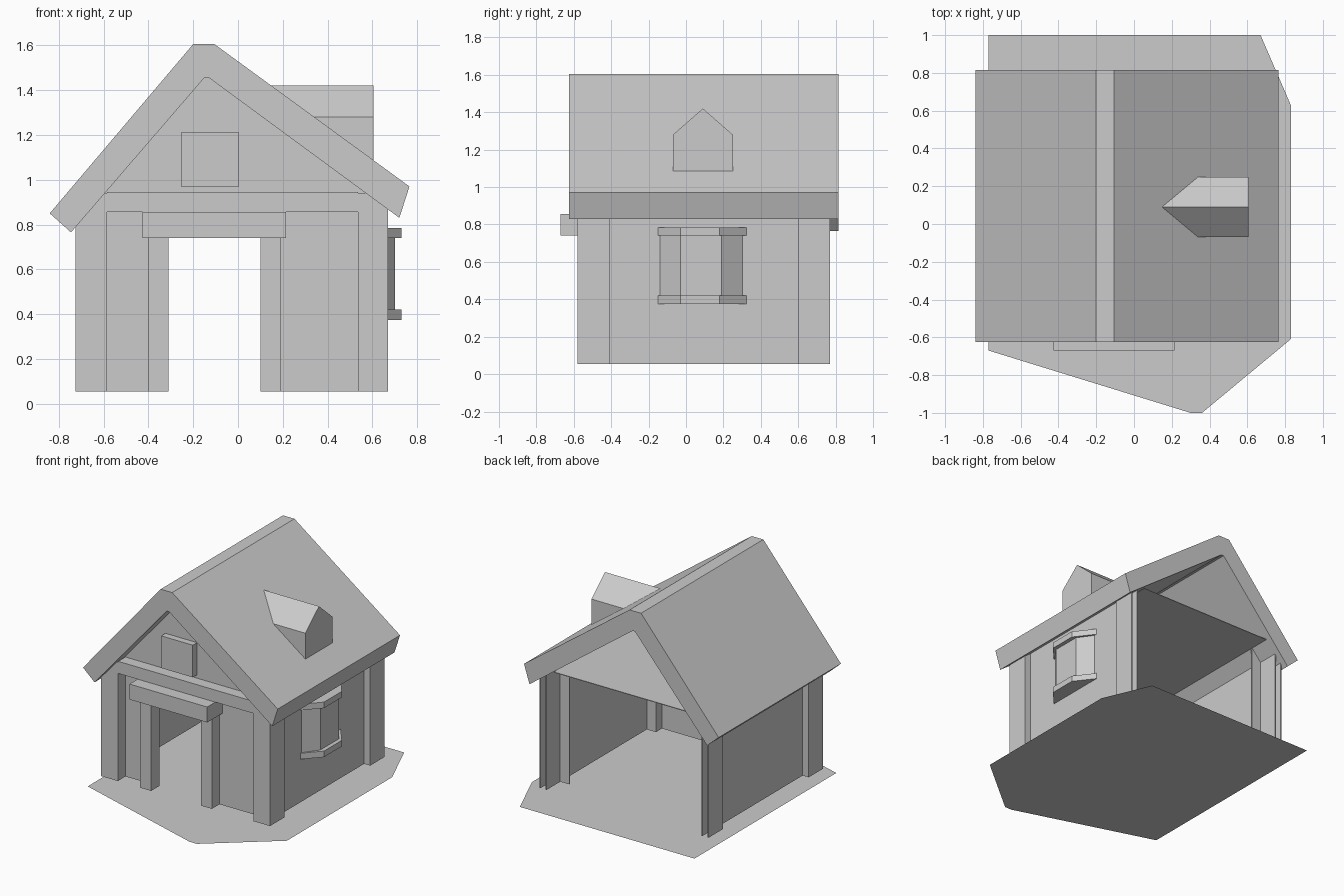
import bpy
import bmesh
from mathutils import Vector

old = bpy.data.objects.get("Cube")
if old:
    bpy.data.objects.remove(old, do_unlink=True)

GREY = (0.6, 0.6, 0.6, 1.0)
mat = bpy.data.materials.new("plain grey")
mat.use_nodes = True
mat.diffuse_color = GREY
mat.node_tree.nodes["Principled BSDF"].inputs["Base Color"].default_value = GREY


def prism(name, outline, axis, start, end):
    """Extrude a 2D outline along an axis; equal ends give a flat sheet."""
    place = {"x": lambda a, b: (start, a, b),
             "y": lambda a, b: (a, start, b),
             "z": lambda a, b: (a, b, start)}[axis]
    step = Vector([(end - start) * (axis == k) for k in "xyz"])
    bm = bmesh.new()
    face = bm.faces.new([bm.verts.new(place(a, b)) for a, b in outline])
    if end != start:
        geom = bmesh.ops.extrude_face_region(bm, geom=[face], use_keep_orig=True)["geom"]
        moved = [v for v in geom if isinstance(v, bmesh.types.BMVert)]
        bmesh.ops.translate(bm, verts=moved, vec=step)
        bmesh.ops.recalc_face_normals(bm, faces=bm.faces)
    elif face.normal.z < 0:
        face.normal_flip()
    bm.normal_update()
    mesh = bpy.data.meshes.new(name)
    bm.to_mesh(mesh)
    bm.free()
    mesh.materials.append(mat)
    obj = bpy.data.objects.new(name, mesh)
    bpy.context.collection.objects.link(obj)
    return obj


def box(name, x, y, z):
    outline = [(x[0], y[0]), (x[1], y[0]), (x[1], y[1]), (x[0], y[1])]
    return prism(name, outline, "z", z[0], z[1])


BASE = 0.055      # underside of the walls
POST_TOP = 0.94
FRONT, BACK = -0.58, 0.77
WALL_Y = -0.49
THIN = 0.01

# Ground sheet
prism("ground", [(-0.77, 1.0), (-0.77, -0.67), (0.30, -1.0), (0.36, -1.0),
                 (0.83, -0.61), (0.83, 0.63), (0.67, 1.0)], "z", 0, 0)

# Thick gabled roof, open underneath
prism("roof", [(-0.84, 0.85), (-0.20, 1.605), (-0.105, 1.605), (0.765, 0.97),
               (0.72, 0.83), (-0.13, 1.455), (-0.15, 1.455), (-0.745, 0.765)],
      "y", -0.625, 0.815)

# Front wall with gable and doorway
prism("front_wall", [(-0.675, BASE), (-0.31, BASE), (-0.31, 0.74), (0.10, 0.74),
                     (0.10, BASE), (0.62, BASE), (0.62, 0.91), (-0.13, 1.46),
                     (-0.15, 1.46), (-0.675, 0.86)], "y", WALL_Y, WALL_Y + THIN)

# Side walls and attic floor; the back stays open
box("right_wall", (-0.675, -0.675 + THIN), (WALL_Y, BACK), (BASE, 0.87))
box("left_wall", (0.62 - THIN, 0.62), (WALL_Y, BACK), (BASE, 0.92))
box("attic_floor", (-0.585, 0.55), (WALL_Y, BACK), (0.945, 0.95))

# Corner posts: solid at the front, angled boards at the back
for side, outer, inner in (("right", -0.725, -0.585), ("left", 0.67, 0.535)):
    span = sorted((outer, inner))
    skin = sorted((outer, outer - THIN if outer > 0 else outer + THIN))
    box(side + "_front_post", span, (FRONT, -0.41), (BASE, POST_TOP))
    box(side + "_back_post_front", span, (0.60, 0.60 + THIN), (BASE, POST_TOP))
    box(side + "_back_post_side", skin, (0.60, BACK), (BASE, POST_TOP))

# Front beam, door frame and gable shutter
box("front_beam", (-0.585, 0.535), (-0.575, WALL_Y), (0.855, 0.945))
box("door_lintel", (-0.425, 0.215), (-0.67, WALL_Y), (0.74, 0.855))
for side, x in (("right", -0.40), ("left", 0.10)):
    box(side + "_door_post", (x, x + 0.09), (FRONT, WALL_Y), (BASE, 0.74))
box("gable_shutter", (-0.255, 0.005), (-0.54, WALL_Y), (0.97, 1.21))

# Bay window with sill and head
prism("bay_window", [(0.615, -0.145), (0.70, -0.03), (0.70, 0.19), (0.615, 0.31)],
      "z", 0.40, 0.76)
for name, z in (("bay_sill", 0.375), ("bay_head", 0.74)):
    prism(name, [(0.615, -0.155), (0.73, -0.03), (0.73, 0.18), (0.615, 0.33)],
          "z", z, z + 0.045)

# Dormer running back into the roof slope
dormer = prism("dormer", [(-0.07, 1.087), (0.25, 1.087), (0.25, 1.28),
                          (0.09, 1.42), (-0.07, 1.28)], "x", 0.0, 0.605)
# Trim its back end to the slope
for v in dormer.data.vertices:
    if v.co.x < 0.3:
        v.co.x = -0.105 + (1.60 - v.co.z) / 0.73
